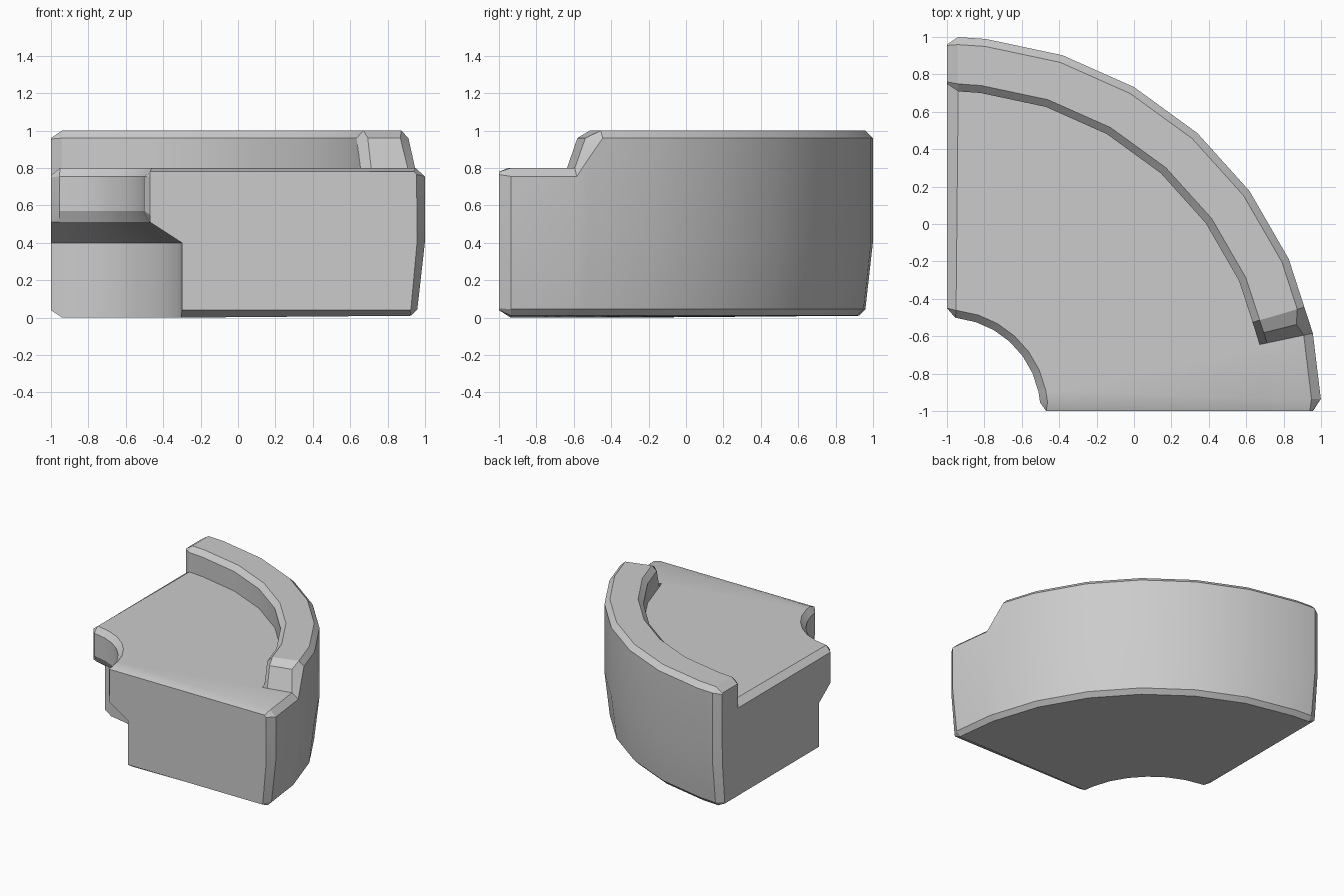
import bpy, bmesh, math

if "Cube" in bpy.data.objects:
    bpy.data.objects.remove(bpy.data.objects["Cube"])

C = -1.0  # the quarter ring is centred on the corner (-1, -1)

# Cross-section (radius, height): inner neck, undercut, foot, outer wall
BASE = [(.54, .8), (.5, .755), (.5, .57), (.53, .51), (.7, .4), (.7, 0),
        (1.925, .01), (1.96, .045), (2, .4)]
# Rim part of the section: outer edge, top, inner edge, foot
FLAT = BASE + [(2, .755), (1.95, .8), (1.75, .8), (1.71, .8), (1.71, .8)]
RISE = BASE + [(2, .85), (1.93, .96), (1.75, .96), (1.71, .8), (1.71, .8)]
RIM = BASE + [(2, .96), (1.96, 1), (1.75, 1), (1.71, .96), (1.71, .8)]


def end_profile(neck, floor, rim):
    """Slightly shrunken section that gives each end its chamfer."""
    base = [(neck, floor), (neck, .75), (neck, .55), (neck, .51), (.7, .4),
            (.7, .04), (1.92, .04), (1.925, .05), (1.957, .4)]
    return base + rim


FRONT_END = end_profile(.53, .78, [(1.955, .765), (1.94, .78), (1.75, .78),
                                   (1.72, .78), (1.72, .78)])
LEFT_END = end_profile(.55, .76, [(1.96, .95), (1.955, .96), (1.76, .96),
                                  (1.75, .955), (1.75, .76)])


def at_angle(profile, degrees):
    """Place a section at an angle, staying on the 12-degree facets."""
    mid = math.floor(degrees / 12) * 12 + 6
    f = math.cos(math.radians(6)) / math.cos(math.radians(degrees - mid))
    a = math.radians(degrees)
    return [(C + r * f * math.cos(a), C + r * f * math.sin(a), z) for r, z in profile]


def at_end(profile, offset, left=False):
    """Place a section parallel to one of the two straight ends."""
    pts = []
    for r, z in profile:
        o = min(offset, r * .09)
        u = math.sqrt(r * r - o * o)
        pts.append((C + o, C + u, z) if left else (C + u, C + o, z))
    return pts


sections = [at_end(FRONT_END, 0), at_end(FLAT, .065), at_angle(FLAT, 12),
            at_angle(RISE, 13.9), at_angle(RIM, 16.2)]
sections += [at_angle(RIM, a) for a in range(24, 85, 12)]
sections += [at_end(RIM, .06, True), at_end(LEFT_END, 0, True)]

# Curved corner block: loft through all sections and cap both ends
bm = bmesh.new()
rings = [[bm.verts.new(p) for p in s] for s in sections]
n = len(BASE) + 5
for a, b in zip(rings, rings[1:]):
    for i in range(n):
        j = (i + 1) % n
        bm.faces.new((a[i], a[j], b[j], b[i]))
bm.faces.new(rings[0])
bm.faces.new(rings[-1])
bmesh.ops.remove_doubles(bm, verts=bm.verts, dist=.0005)
bmesh.ops.recalc_face_normals(bm, faces=bm.faces)
mesh = bpy.data.meshes.new("curved_corner_block")
bm.to_mesh(mesh)
bm.free()
block = bpy.data.objects.new("curved_corner_block", mesh)
bpy.context.collection.objects.link(block)

# Smooth the curved walls, keep chamfers crisp
bpy.context.view_layer.objects.active = block
block.select_set(True)
bpy.ops.object.shade_smooth_by_angle(angle=math.radians(22))
